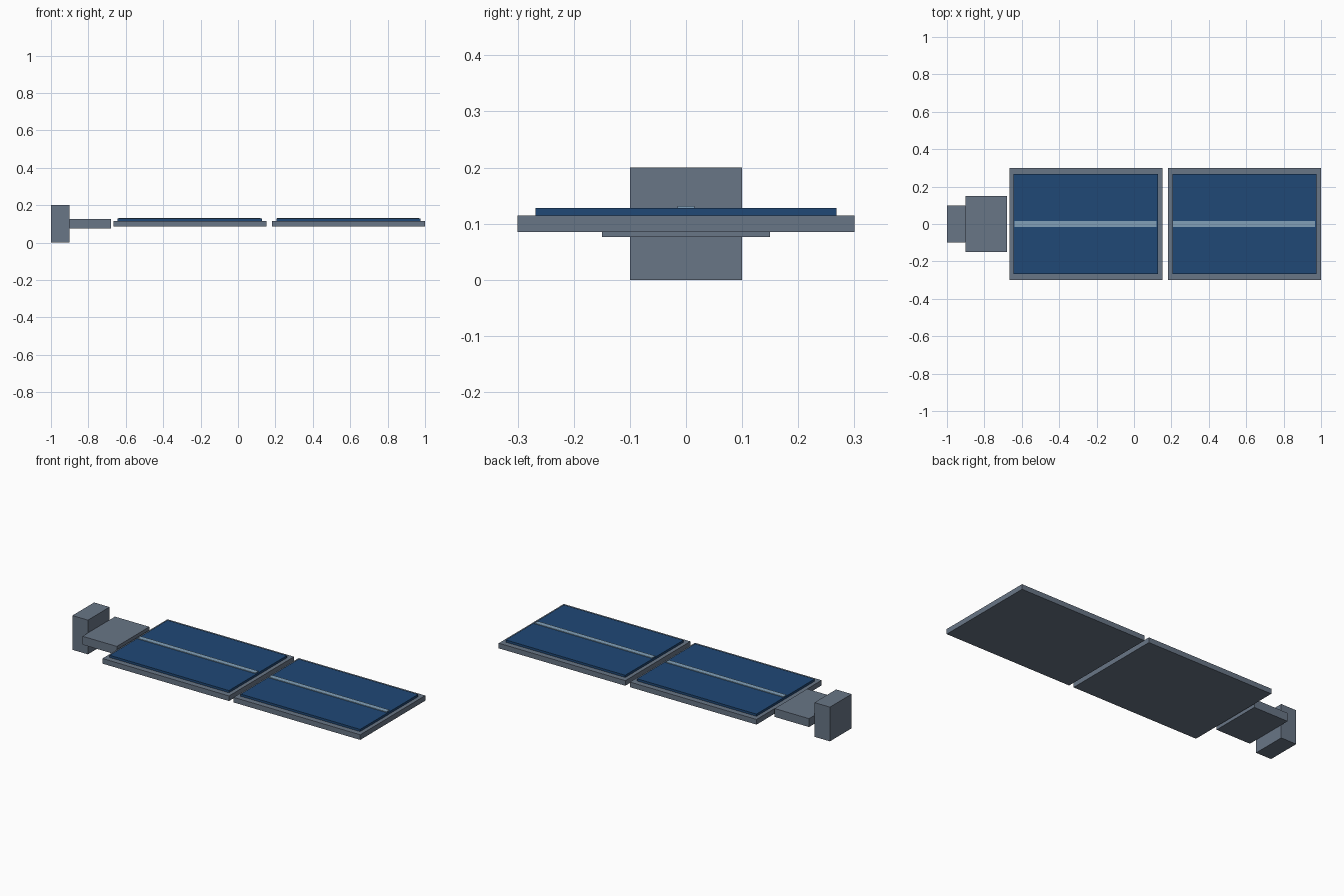
import bpy

if "Cube" in bpy.data.objects:
    bpy.data.objects.remove(bpy.data.objects["Cube"], do_unlink=True)


def make_material(name, rgb):
    mat = bpy.data.materials.new(name)
    mat.use_nodes = True
    mat.diffuse_color = (*rgb, 1)
    bsdf = next(n for n in mat.node_tree.nodes if n.type == "BSDF_PRINCIPLED")
    bsdf.inputs["Base Color"].default_value = (*rgb, 1)
    return mat


grey = make_material("grey metal", (0.14, 0.18, 0.24))
blue = make_material("solar blue", (0.014, 0.065, 0.18))
pale = make_material("pale blue strip", (0.22, 0.35, 0.48))


def box(name, x, y, z, mat):
    """Box from (min, max) ranges in x and z, centred in y with half width y."""
    bpy.ops.mesh.primitive_cube_add(
        size=1, location=(sum(x) / 2, 0, sum(z) / 2))
    obj = bpy.context.object
    obj.name = name
    obj.scale = (x[1] - x[0], 2 * y, z[1] - z[0])
    bpy.ops.object.transform_apply(location=False, rotation=False, scale=True)
    obj.data.materials.append(mat)
    return obj


# Mounting block and arm
box("mounting_block", (-1, -0.9), 0.1, (0, 0.2), grey)
box("mounting_arm", (-0.9, -0.678), 0.15, (0.076, 0.125), grey)

# Two panels: frame, raised cell sheet and centre strip
for side, cx in (("inner", -0.257), ("outer", 0.591)):
    box(side + "_panel_frame", (cx - 0.409, cx + 0.409), 0.3, (0.085, 0.115), grey)
    box(side + "_panel_cells", (cx - 0.386, cx + 0.386), 0.268, (0.115, 0.128), blue)
    box(side + "_panel_strip", (cx - 0.382, cx + 0.378), 0.015, (0.128, 0.132), pale)
